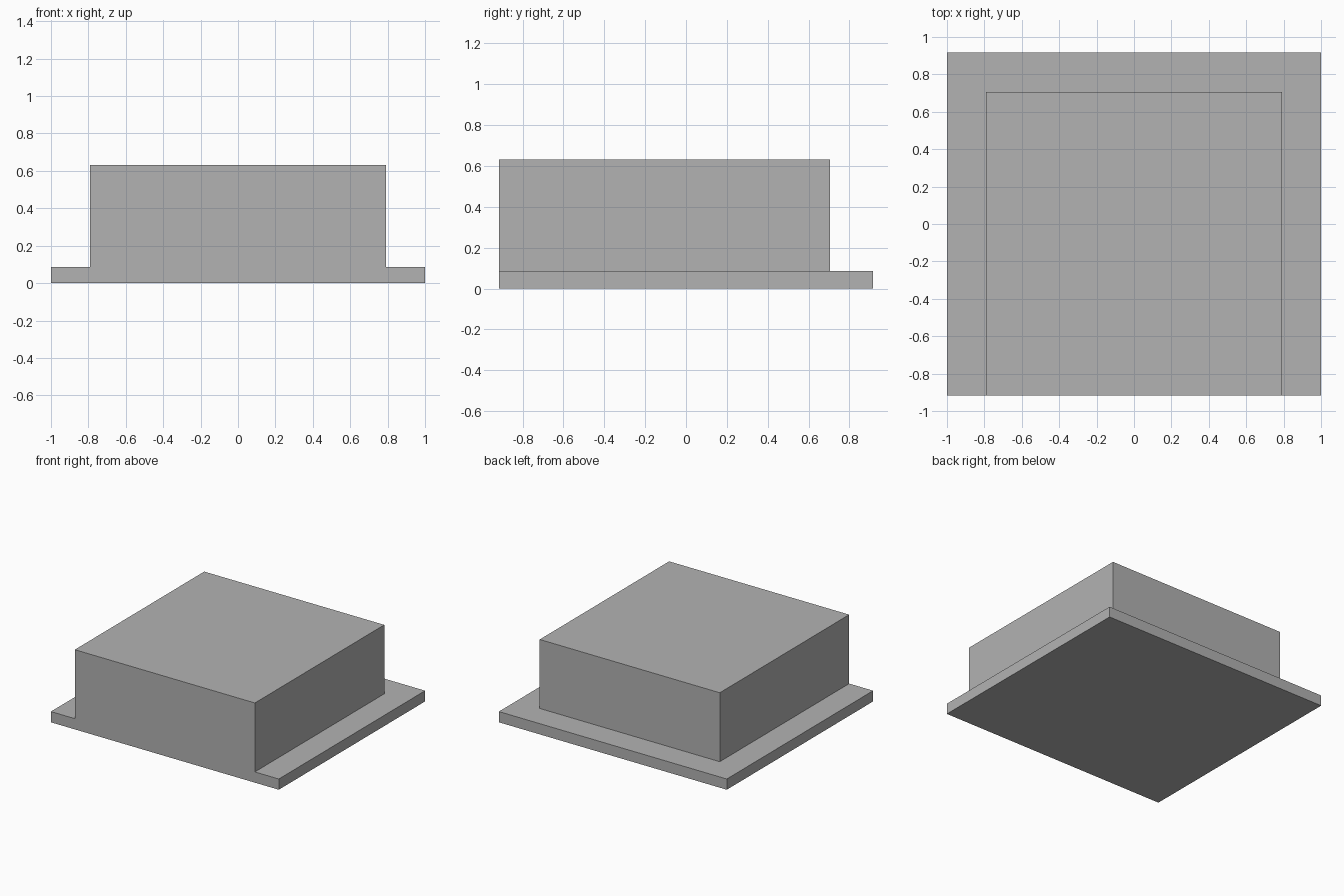
import bpy
import bmesh
from mathutils import Vector

cube = bpy.data.objects.get("Cube")
if cube:
    bpy.data.objects.remove(cube, do_unlink=True)

HALF_X, HALF_Y = 1.0, 0.917
BASE_TOP, BLOCK_TOP = 0.085, 0.632
BLOCK_X, BLOCK_BACK = 0.79, 0.705

grey = bpy.data.materials.new("plain_grey")
grey.use_nodes = True
colour = (0.448, 0.448, 0.448, 1)
grey.diffuse_color = colour
grey.node_tree.nodes["Principled BSDF"].inputs["Base Color"].default_value = colour

# Thin base slab
bm = bmesh.new()
bmesh.ops.create_cube(bm, size=1)
bmesh.ops.scale(bm, vec=(2 * HALF_X, 2 * HALF_Y, BASE_TOP), verts=bm.verts)
bmesh.ops.translate(bm, vec=(0, 0, BASE_TOP / 2), verts=bm.verts)

# Outline of the raised block, cut into the slab
cuts = [((-BLOCK_X, 0, 0), (1, 0, 0)),
        ((BLOCK_X, 0, 0), (1, 0, 0)),
        ((0, BLOCK_BACK, 0), (0, 1, 0))]
for point, normal in cuts:
    bmesh.ops.bisect_plane(bm, geom=bm.verts[:] + bm.edges[:] + bm.faces[:],
                           plane_co=point, plane_no=normal)

# Raised block, flush with the front edge
bm.normal_update()
block_faces = []
for f in bm.faces:
    c = f.calc_center_median()
    if f.normal.z > 0.9 and abs(c.x) < BLOCK_X and c.y < BLOCK_BACK:
        block_faces.append(f)
raised = bmesh.ops.extrude_face_region(bm, geom=block_faces)
bmesh.ops.delete(bm, geom=[f for f in block_faces if f.is_valid], context='FACES_ONLY')
bmesh.ops.translate(bm, vec=Vector((0, 0, BLOCK_TOP - BASE_TOP)),
                    verts=[g for g in raised["geom"] if isinstance(g, bmesh.types.BMVert)])

# Merge coplanar faces so the front is one clean panel
bmesh.ops.dissolve_limit(bm, angle_limit=0.01, verts=bm.verts[:], edges=bm.edges[:])
bmesh.ops.recalc_face_normals(bm, faces=bm.faces[:])

mesh = bpy.data.meshes.new("block_on_base")
bm.to_mesh(mesh)
bm.free()
mesh.materials.append(grey)
bpy.context.collection.objects.link(bpy.data.objects.new("block_on_base", mesh))
